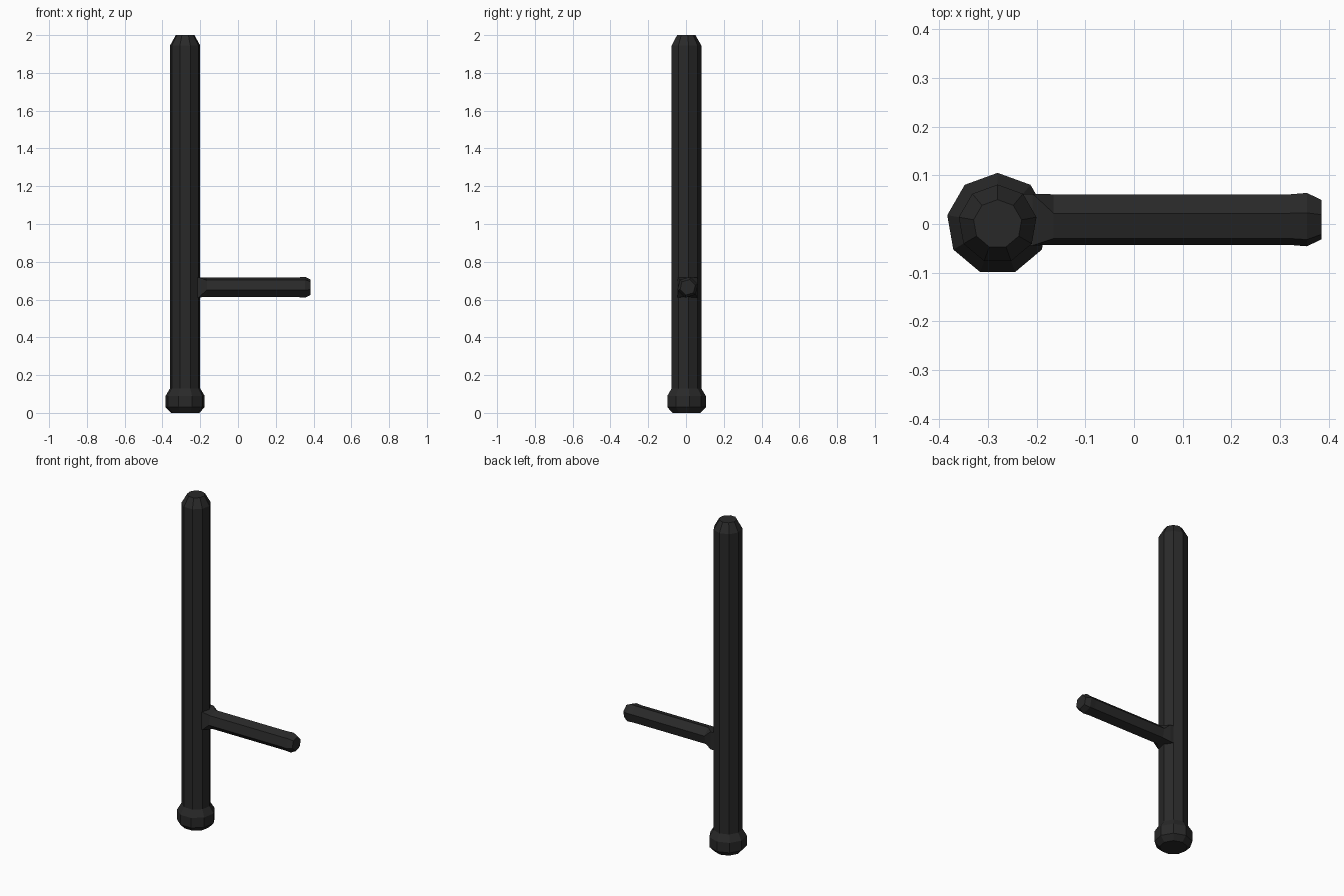
import bpy, bmesh
from math import sin, cos, pi, radians

if "Cube" in bpy.data.objects:
    bpy.data.objects.remove(bpy.data.objects["Cube"])

mat = bpy.data.materials.new("black_rubber")
mat.diffuse_color = (0.022, 0.022, 0.022, 1)
mat.use_nodes = True
mat.node_tree.nodes["Principled BSDF"].inputs["Base Color"].default_value = mat.diffuse_color


def loft(name, rings):
    """Skin a list of equal-length point rings and cap both ends."""
    bm = bmesh.new()
    loops = [[bm.verts.new(p) for p in ring] for ring in rings]
    n = len(loops[0])
    for a, b in zip(loops, loops[1:]):
        for i in range(n):
            j = (i + 1) % n
            bm.faces.new((a[i], a[j], b[j], b[i]))
    bm.faces.new(loops[0][::-1])
    bm.faces.new(loops[-1])
    bmesh.ops.remove_doubles(bm, verts=bm.verts, dist=1e-5)
    bmesh.ops.recalc_face_normals(bm, faces=bm.faces)
    mesh = bpy.data.meshes.new(name)
    bm.to_mesh(mesh)
    bm.free()
    mesh.materials.append(mat)
    ob = bpy.data.objects.new(name, mesh)
    bpy.context.collection.objects.link(ob)
    return ob


# Nine-sided shaft with a pommel at the bottom and a chamfered tip
SHAFT_X = -0.28
profile = [(0.076, 0.0), (0.105, 0.03), (0.105, 0.09), (0.081, 0.13),
           (0.081, 1.945), (0.05, 2.0)]
loft("shaft", [[(SHAFT_X + r * cos(pi / 2 + 2 * pi * i / 9),
                 r * sin(pi / 2 + 2 * pi * i / 9), z) for i in range(9)]
               for r, z in profile])

# Six-sided side handle with a squared flare at the shaft and a swollen end
CY, CZ = 0.009, 0.665
angles = [radians(16 + 60 * i) for i in range(6)]


def hexagon(x, r):
    return [(x, CY + r * cos(a), CZ + r * sin(a)) for a in angles]


def square(x, h):
    corners = [(1, 1), (1, 1), (-1, 1), (-1, -1), (-1, -1), (1, -1)]
    return [(x, CY + h * u, CZ + h * v) for u, v in corners]


loft("side_handle", [square(-0.25, 0.053), square(-0.208, 0.053),
                     hexagon(-0.165, 0.054), hexagon(0.32, 0.054),
                     hexagon(0.355, 0.057), hexagon(0.385, 0.042)])
